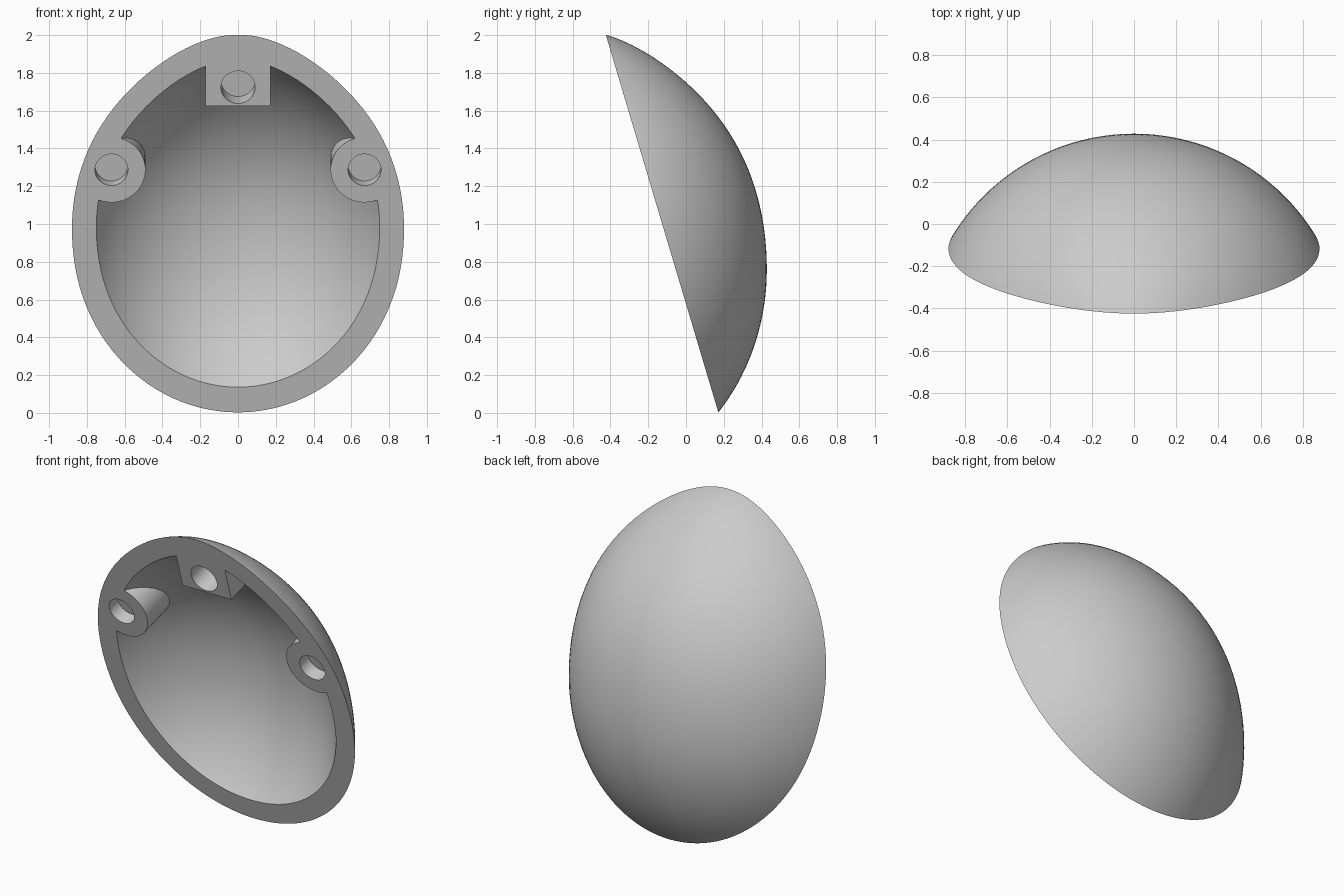
import bpy, bmesh, math
from mathutils import Vector, Matrix

cube = bpy.data.objects.get("Cube")
if cube:
    bpy.data.objects.remove(cube, do_unlink=True)

# Tilted rim plane, and the direction running into the shell
RIM_Y, SLOPE = 0.172, -0.298
INWARD = Vector((0, 1, -SLOPE)).normalized()
UP = Vector((0, SLOPE, 1)).normalized()
AXIS_Y, RADIUS, WAIST = -0.58, 1.008, 0.76
WALL = 0.111


def on_rim(x, z):
    return Vector((x, RIM_Y + SLOPE * z, z))


def make_object(name, bm):
    bmesh.ops.recalc_face_normals(bm, faces=bm.faces)
    mesh = bpy.data.meshes.new(name)
    bm.to_mesh(mesh)
    bm.free()
    obj = bpy.data.objects.new(name, mesh)
    bpy.context.collection.objects.link(obj)
    return obj


def egg_point(t):
    u = math.sin(t)
    if u < 0:
        return Vector((RADIUS * math.cos(t), WAIST + 1.136 * u))
    return Vector((RADIUS * math.cos(t) * (1 - 0.2 * u ** 4), WAIST + 1.265 * u))


def egg(inset, rings=72, segments=128):
    """Lathe the egg profile, moved inward by the given wall thickness."""
    bm = bmesh.new()
    loops = []
    for i in range(1, rings):
        t = math.pi * (i / rings - 0.5)
        tangent = (egg_point(t + 0.001) - egg_point(t - 0.001)).normalized()
        r, z = egg_point(t) - inset * Vector((tangent.y, -tangent.x))
        if r < 0.02:
            continue
        loops.append([bm.verts.new((r * math.cos(a), AXIS_Y + r * math.sin(a), z))
                      for a in (math.tau * k / segments for k in range(segments))])
    for low, high in zip(loops, loops[1:]):
        for k in range(segments):
            n = (k + 1) % segments
            bm.faces.new((low[k], low[n], high[n], high[k]))
    bm.faces.new(loops[0])
    bm.faces.new(loops[-1])
    return bm


def frame(center):
    side = Vector((1, 0, 0))
    m = Matrix((side, UP, -INWARD)).transposed().to_4x4()
    return Matrix.Translation(center) @ m


def peg(name, x, z, radius, depth):
    """Cylinder square to the rim, from in front of it to a depth behind."""
    front = 0.2
    bm = bmesh.new()
    center = on_rim(x, z) + INWARD * (depth - front) / 2
    bmesh.ops.create_cone(bm, cap_ends=True, segments=64, radius1=radius, radius2=radius,
                          depth=depth + front, matrix=frame(center))
    return make_object(name, bm)


def block(name, width, low_z, height, depth):
    bm = bmesh.new()
    center = on_rim(0, low_z) + UP * height / 2 + INWARD * (depth / 2 - 0.1)
    size = Matrix.Diagonal((width, height, depth, 1))
    bmesh.ops.create_cube(bm, size=1, matrix=frame(center) @ size)
    return make_object(name, bm)


def subtract(target, cutter):
    mod = target.modifiers.new("cut", 'BOOLEAN')
    mod.operation, mod.solver, mod.object = 'DIFFERENCE', 'EXACT', cutter
    bpy.context.view_layer.objects.active = target
    bpy.ops.object.modifier_apply(modifier=mod.name)
    bpy.data.objects.remove(cutter, do_unlink=True)


# Outer shell, sliced flat along the rim
bm = egg(0)
bmesh.ops.bisect_plane(bm, geom=bm.verts[:] + bm.edges[:] + bm.faces[:], dist=1e-6,
                       plane_co=on_rim(0, 0), plane_no=INWARD, clear_inner=True)
bmesh.ops.holes_fill(bm, edges=[e for e in bm.edges if e.is_boundary], sides=0)
shell = make_object("hollow_shell", bm)

# Cavity, leaving the top block and two round bosses standing
cavity = make_object("cavity_cutter", egg(WALL))
subtract(cavity, block("top_block", 0.342, 1.625, 0.6, 1.6))
for x in (-0.67, 0.67):
    subtract(cavity, peg("side_boss", x, 1.287, 0.18, 1.2))
subtract(shell, cavity)

# Blind holes in the block and bosses
for x, z, radius, depth in ((0, 1.724, 0.09, 0.13), (-0.67, 1.287, 0.087, 0.085),
                            (0.67, 1.287, 0.087, 0.085)):
    subtract(shell, peg("hole_cutter", x, z, radius, depth))

# Plain grey finish
grey = bpy.data.materials.new("plain_grey")
grey.use_nodes = True
colour = (0.6, 0.6, 0.6, 1)
grey.diffuse_color = colour
grey.node_tree.nodes["Principled BSDF"].inputs["Base Color"].default_value = colour
shell.data.materials.clear()
shell.data.materials.append(grey)
bpy.ops.object.select_all(action='DESELECT')
shell.select_set(True)
bpy.context.view_layer.objects.active = shell
bpy.ops.object.shade_smooth_by_angle(angle=math.radians(30))
